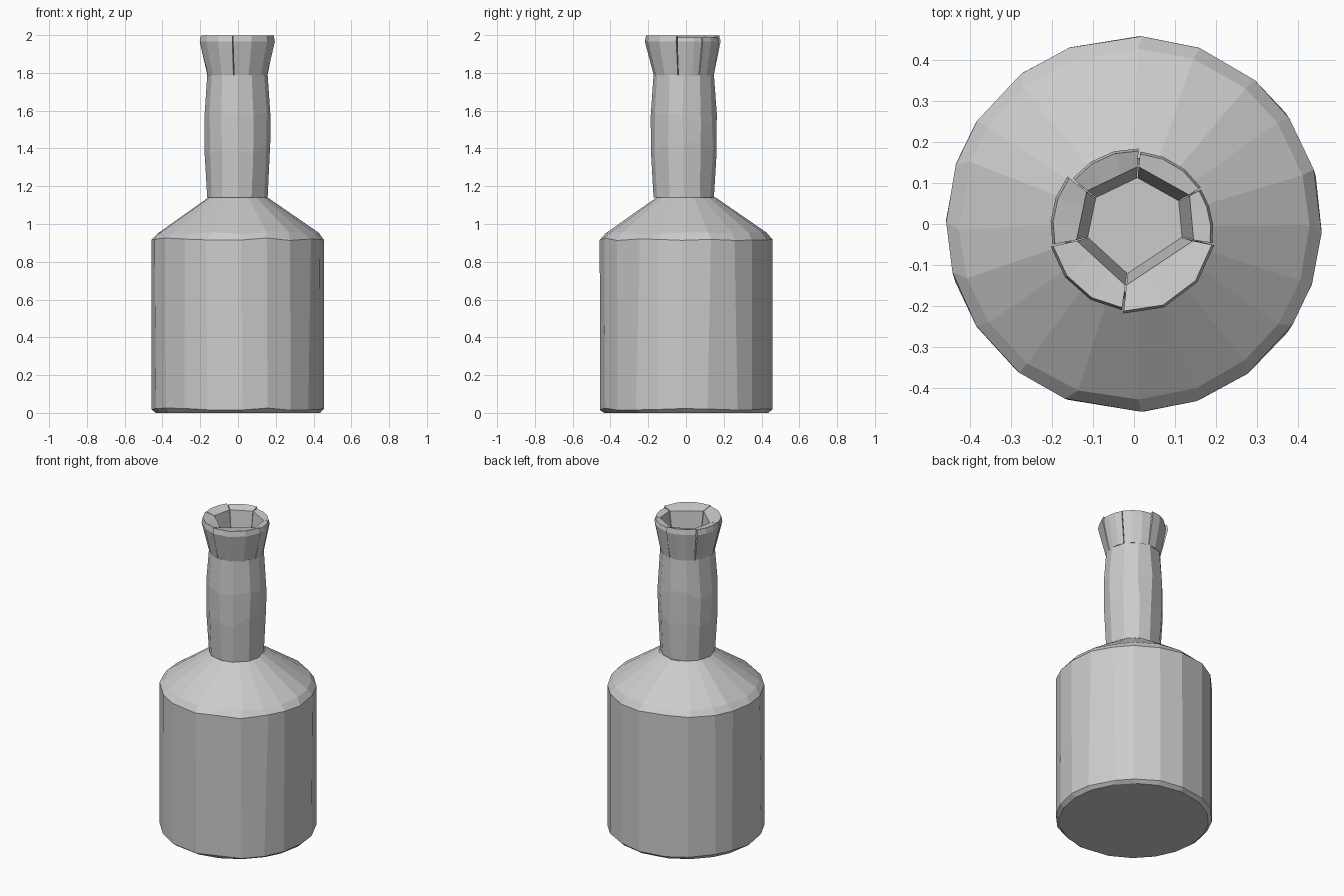
import bpy, bmesh, math, random
from mathutils import Vector

random.seed(4)
if "Cube" in bpy.data.objects:
    bpy.data.objects.remove(bpy.data.objects["Cube"])

grey = bpy.data.materials.new("plain grey")
grey.use_nodes = True
grey.diffuse_color = (0.6, 0.6, 0.6, 1)
grey.node_tree.nodes["Principled BSDF"].inputs["Base Color"].default_value = (0.6, 0.6, 0.6, 1)


def make_object(name, bm):
    bmesh.ops.recalc_face_normals(bm, faces=bm.faces)
    mesh = bpy.data.meshes.new(name)
    bm.to_mesh(mesh)
    bm.free()
    mesh.materials.append(grey)
    obj = bpy.data.objects.new(name, mesh)
    bpy.context.collection.objects.link(obj)
    return obj


def loft(name, rings):
    """Skin closed rings of equal length and cap both ends."""
    bm = bmesh.new()
    loops = [[bm.verts.new(p) for p in ring] for ring in rings]
    for low, high in zip(loops, loops[1:]):
        for i in range(len(low)):
            j = (i + 1) % len(low)
            bm.faces.new((low[i], low[j], high[j], high[i]))
    bm.faces.new(loops[0][::-1])
    bm.faces.new(loops[-1])
    return make_object(name, bm)


def hewn_ring(angles, radius, z, centre=(0, 0), turn=0.0, wobble=0.0):
    """A ring with hand-hewn irregular corners."""
    points = []
    for a in angles:
        b = a + random.uniform(-turn, turn)
        points.append((centre[0] + radius * math.cos(b),
                       centre[1] + radius * math.sin(b),
                       z + random.uniform(-wobble, wobble)))
    return points


def corner_angles(count, jitter):
    step = math.tau / count
    return [step * (i + random.uniform(-jitter, jitter)) for i in range(count)]


# Body with chamfered base and sloping shoulder
angles = corner_angles(20, 0.2)
loft("bottle_body", [
    hewn_ring(angles, 0.435, 0.0),
    hewn_ring(angles, 0.457, 0.02, turn=0.03, wobble=0.006),
    hewn_ring(angles, 0.457, 0.92, turn=0.03, wobble=0.008),
    hewn_ring(angles, 0.427, 0.953, turn=0.03, wobble=0.005),
    hewn_ring(angles, 0.157, 1.14),
])

# Neck, slightly swollen in the middle
axis = (-0.003, -0.012)
angles = corner_angles(12, 0.1)
loft("bottle_neck", [
    hewn_ring(angles, 0.16, 1.14, axis),
    hewn_ring(angles, 0.174, 1.4, axis, 0.05, 0.04),
    hewn_ring(angles, 0.175, 1.56, axis, 0.05, 0.04),
    hewn_ring(angles, 0.16, 1.79, axis),
])

# Flared lip: six separate chunks around a six-sided mouth
mouth = [(0.01, 0.14), (-0.115, 0.08), (-0.14, -0.04),
         (-0.02, -0.15), (0.145, -0.04), (0.135, 0.07)]
bias = [-0.004, 0.004, 0.004, 0.007, -0.003, -0.006]
for k in range(6):
    start, end = Vector(mouth[k]), Vector(mouth[(k + 1) % 6])
    a0 = math.atan2(start.y - axis[1], start.x - axis[0])
    a1 = math.atan2(end.y - axis[1], end.x - axis[0])
    if a1 < a0:
        a1 += math.tau
    a0, a1 = a0 + 0.012, a1 - 0.012
    sections = []
    for t in (0, 0.33, 0.67, 1):
        a = a0 + (a1 - a0) * t
        inner = start.lerp(end, 0.01 + 0.98 * t)
        grow = bias[k] + 0.005 * (1 - t)

        def outer(radius, z):
            return (axis[0] + radius * math.cos(a), axis[1] + radius * math.sin(a), z)

        sections.append([
            outer(0.159, 1.785),
            outer(0.195 + grow, 1.965),
            outer(0.189 + grow, 1.998 if k < 4 else 1.988),
            (inner.x, inner.y, 1.982),
            (inner.x * 0.8, inner.y * 0.8, 1.785),
        ])
    loft("lip_chunk_%d" % (k + 1), sections)
